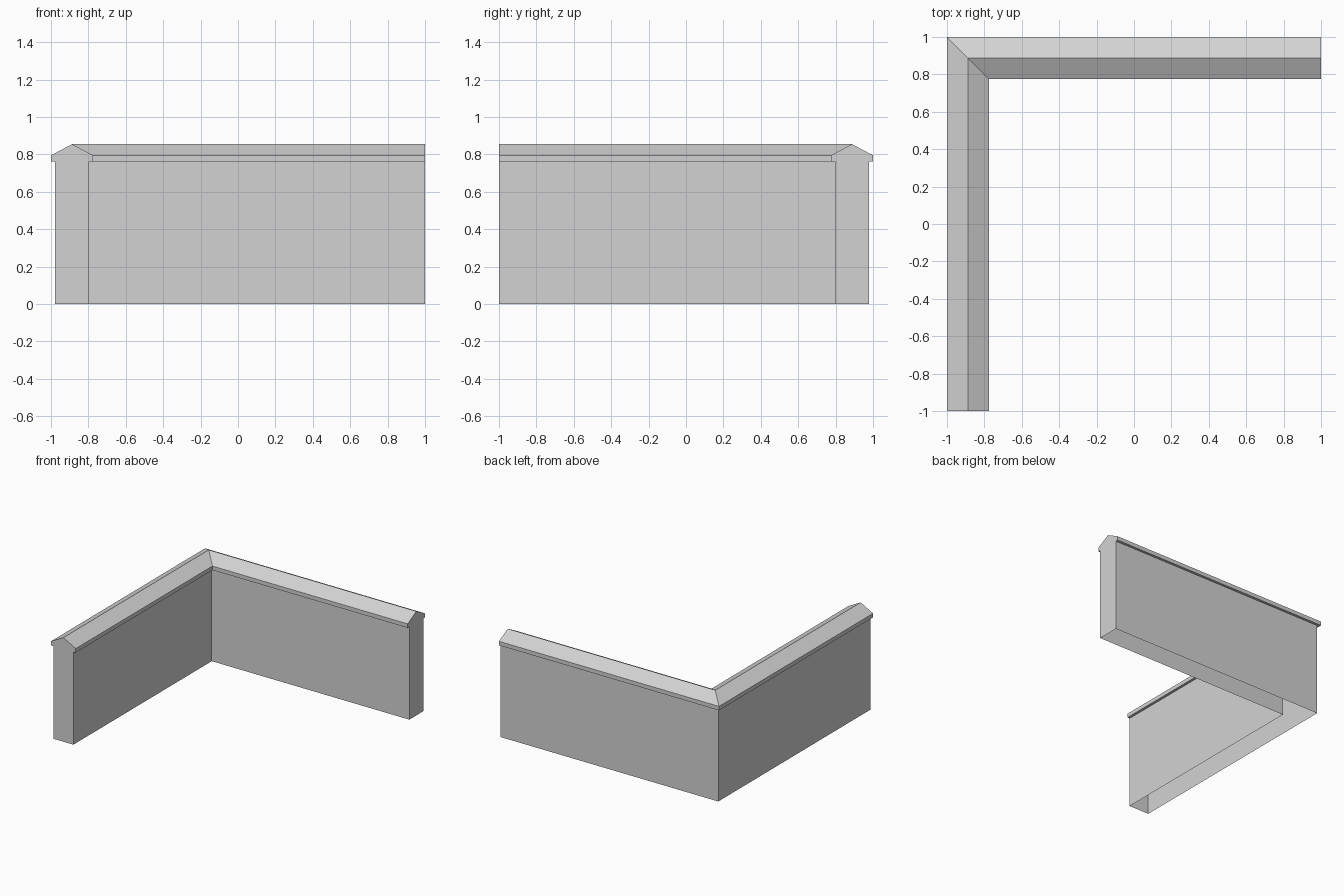
import bpy
import bmesh

# Remove the default cube
cube = bpy.data.objects.get("Cube")
if cube:
    bpy.data.objects.remove(cube, do_unlink=True)

# Plain stone grey
stone = bpy.data.materials.new("stone_grey")
stone.use_nodes = True
grey = (0.65, 0.65, 0.65, 1)
stone.diffuse_color = grey
stone.node_tree.nodes["Principled BSDF"].inputs["Base Color"].default_value = grey

# Wall section with a ridged coping: (inset from the outer edge, height)
COPING_WIDTH = 0.225
OVERHANG = 0.021
LIP, EAVE, RIDGE = 0.762, 0.795, 0.855
outer_half = [(OVERHANG, 0), (OVERHANG, LIP), (0, LIP), (0, EAVE)]
inner_half = [(COPING_WIDTH - d, z) for d, z in reversed(outer_half)]
profile = outer_half + [(COPING_WIDTH / 2, RIDGE)] + inner_half

# Left end, mitred corner and front end of the L-shaped run
stations = [
    lambda d, z: (1, 1 - d, z),
    lambda d, z: (d - 1, 1 - d, z),
    lambda d, z: (d - 1, -1, z),
]

bm = bmesh.new()
rings = [[bm.verts.new(place(d, z)) for d, z in profile] for place in stations]

# Sides, coping slopes and lip undersides; the base stays open
for start, end in zip(rings, rings[1:]):
    for j in range(len(profile) - 1):
        bm.faces.new((start[j], end[j], end[j + 1], start[j + 1]))

# Flat end faces
bm.faces.new(rings[0])
bm.faces.new(list(reversed(rings[-1])))

mesh = bpy.data.meshes.new("corner_wall")
bm.to_mesh(mesh)
bm.free()
mesh.materials.append(stone)
wall = bpy.data.objects.new("corner_wall", mesh)
bpy.context.collection.objects.link(wall)
